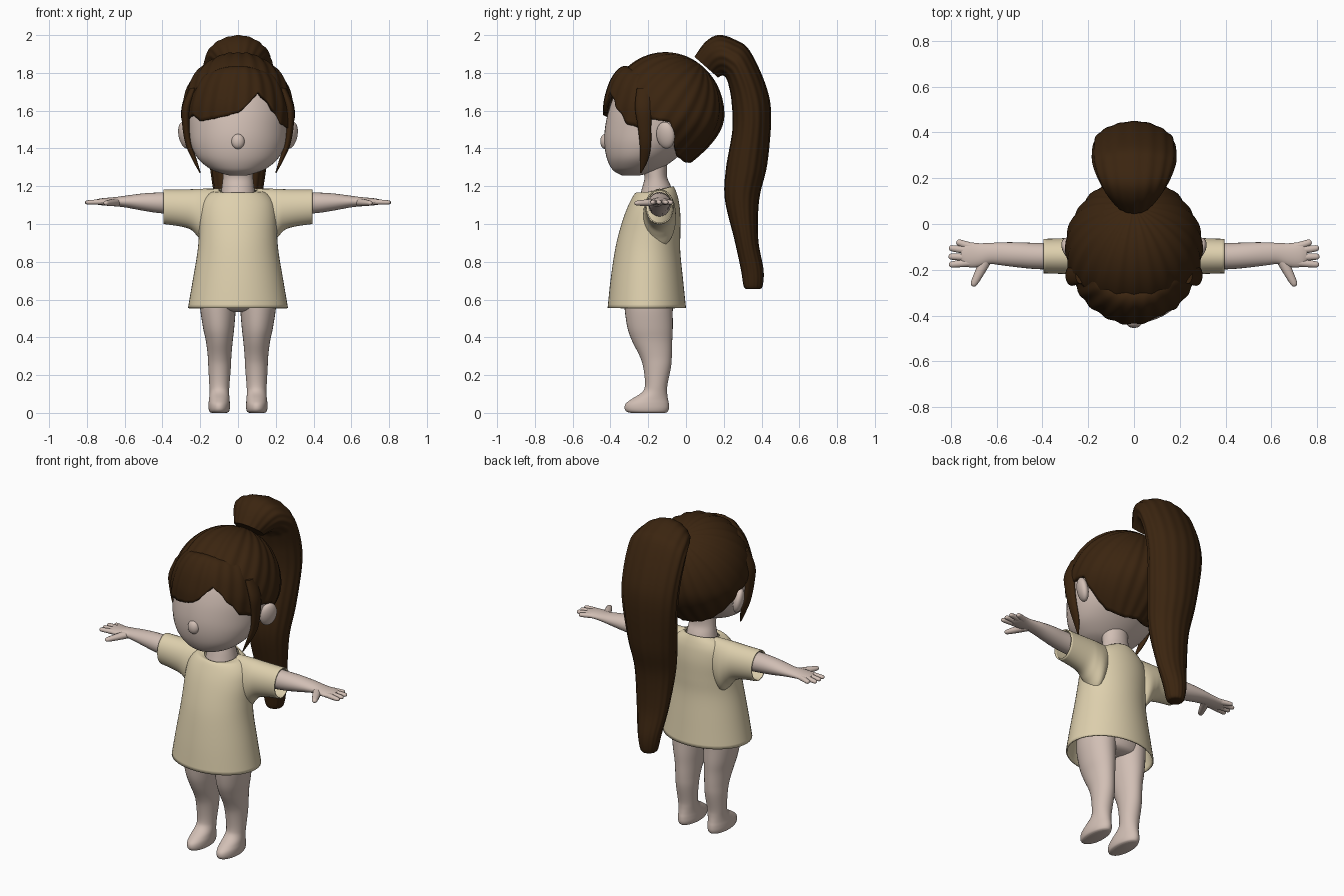
import bpy, math
from mathutils import Vector

if "Cube" in bpy.data.objects:
    bpy.data.objects.remove(bpy.data.objects["Cube"])


def material(name, rgb):
    m = bpy.data.materials.new(name)
    m.diffuse_color = (*rgb, 1)
    m.use_nodes = True
    m.node_tree.nodes["Principled BSDF"].inputs["Base Color"].default_value = m.diffuse_color
    return m


SKIN = material("skin", (0.64, 0.52, 0.46))
CLOTH = material("cream_cloth", (0.73, 0.63, 0.42))
HAIR = material("dark_brown_hair", (0.043, 0.018, 0.005))


def spline(pts, k):
    """Smooth (Catmull-Rom) resampling of a list of equal-length tuples."""
    out = []
    for i in range(len(pts) - 1):
        a, b, c, d = pts[max(i - 1, 0)], pts[i], pts[i + 1], pts[min(i + 2, len(pts) - 1)]
        for j in range(k):
            t = j / k
            out.append(tuple(q + 0.5 * t * (r - p + t * (2 * p - 5 * q + 4 * r - s + t * (3 * (q - r) + s - p)))
                             for p, q, r, s in zip(a, b, c, d)))
    return out + [tuple(pts[-1])]


def lerp_table(tab, x):
    for (x0, v0), (x1, v1) in zip(tab, tab[1:]):
        if x <= x1:
            return v0 + (v1 - v0) * max(0, (x - x0) / (x1 - x0))
    return tab[-1][1]


def skin_grid(name, rows, mat, closed=True, caps=(True, True), thick=0):
    """Mesh from rows of points, turned outward, optionally given thickness."""
    n = len(rows[0])
    verts = [p for r in rows for p in r]
    faces = [(i * n + j, i * n + (j + 1) % n, (i + 1) * n + (j + 1) % n, (i + 1) * n + j)
             for i in range(len(rows) - 1) for j in range(n if closed else n - 1)]
    if caps[0]:
        faces.append(tuple(reversed(range(n))))
    if caps[1]:
        faces.append(tuple(range((len(rows) - 1) * n, len(rows) * n)))
    me = bpy.data.meshes.new(name)
    me.from_pydata(verts, [], faces)
    mid = sum((Vector(v) for v in verts), Vector()) / len(verts)
    if sum(p.normal.dot(p.center - mid) * p.area for p in me.polygons) < 0:
        me.flip_normals()
    for p in me.polygons:
        p.use_smooth = True
    me.set_sharp_from_angle(angle=math.radians(50))
    me.materials.append(mat)
    ob = bpy.data.objects.new(name, me)
    bpy.context.collection.objects.link(ob)
    if thick:
        mod = ob.modifiers.new("thickness", 'SOLIDIFY')
        mod.thickness, mod.offset = thick, -1
    return ob


def loft(name, rings, mat, n=32, k=5, caps=(True, True), thick=0, ripple=0, waves=12):
    """Skin elliptical rings given as (centre, axis A, axis B) flattened to 9 numbers."""
    rows = []
    for r in spline(rings, k):
        c, a, b = Vector(r[:3]), Vector(r[3:6]), Vector(r[6:])
        row = []
        for j in range(n):
            t = 2 * math.pi * j / n
            f = 1 + ripple * (math.cos(waves * t) - 1 + 0.6 * math.sin(5 * t + 1))
            row.append(c + (a * math.cos(t) + b * math.sin(t)) * f)
        rows.append(row)
    return skin_grid(name, rows, mat, True, caps, thick)


def hz(z, x0, x1, y0, y1):
    return ((x0 + x1) / 2, (y0 + y1) / 2, z, (x1 - x0) / 2, 0, 0, 0, (y1 - y0) / 2, 0)


def vx(s, x, y0, y1, z0, z1):
    return (s * x, (y0 + y1) / 2, (z0 + z1) / 2, 0, (y1 - y0) / 2, 0, 0, 0, (z1 - z0) / 2)


def blob(name, loc, radii, tilt=(0, 0, 0)):
    bpy.ops.mesh.primitive_uv_sphere_add(segments=24, ring_count=16, location=loc, rotation=tilt)
    ob = bpy.context.object
    ob.name, ob.scale = name, radii
    ob.data.materials.append(SKIN)
    bpy.ops.object.shade_smooth()


def finger(name, p, q, r0, r1):
    p, q = Vector(p), Vector(q)
    d = (q - p).normalized()
    side = Vector((-d.y, d.x, 0)).normalized()
    up = d.cross(side)
    rings = []
    for t, r in ((0, r0), (0.5, (r0 + r1) / 2), (0.85, r1), (0.96, r1 * 0.7), (1, r1 * 0.2)):
        rings.append((*p.lerp(q, t), *(side * r), *(up * r * 0.85)))
    loft(name, rings, SKIN, n=14, k=3)


# Head, nose, neck, hips
loft("head", [hz(z, -w, w, f, b) for z, w, f, b in (
    (1.258, .05, -.34, -.24), (1.275, .11, -.375, -.17), (1.30, .16, -.398, -.12), (1.35, .215, -.42, -.05),
    (1.42, .25, -.432, .03), (1.5, .265, -.43, .09), (1.6, .27, -.41, .12), (1.7, .25, -.37, .12),
    (1.8, .18, -.29, .06), (1.86, .08, -.2, -.05))], SKIN, n=48)
blob("nose", (0, -.428, 1.437), (.035, .026, .04))
loft("neck", [hz(1.13, -.095, .095, -.25, -.055), hz(1.2, -.085, .085, -.23, -.08),
              hz(1.25, -.08, .08, -.22, -.1), hz(1.32, -.08, .08, -.24, -.1)], SKIN)
loft("hips", [hz(.535, -.1, .1, -.26, -.12), hz(.56, -.18, .18, -.32, -.075),
              hz(.65, -.2, .2, -.335, -.06), hz(.78, -.17, .17, -.32, -.06)], SKIN)

# Shirt body with scooped collar
loft("shirt_body", [hz(z, -w, w, f, b) for z, w, f, b in (
    (.555, .265, -.415, 0), (.7, .24, -.4, -.015), (.85, .215, -.378, -.03), (.95, .207, -.356, -.03),
    (1.05, .205, -.325, -.03), (1.12, .19, -.295, -.038), (1.165, .15, -.267, -.05))]
    + [(0, -.155, 1.18, .1, 0, 0, 0, .09, .02)], CLOTH, n=48, caps=(False, False), thick=.008)

for s, side in ((1, "left"), (-1, "right")):
    # Sleeve and arm
    loft(side + "_sleeve", [vx(s, x, -.14 - h, -.14 + h, z0, z1) for x, z0, z1, h in (
        (.10, .99, 1.187, .06), (.16, .88, 1.187, .085), (.21, .93, 1.186, .085), (.25, .97, 1.184, .081),
        (.31, .988, 1.183, .078), (.395, 1.0, 1.183, .075))], CLOTH, caps=(False, False), thick=.007)
    loft(side + "_arm", [vx(s, *r) for r in (
        (.2, -.2, -.08, 1.04, 1.17), (.4, -.198, -.083, 1.056, 1.167), (.5, -.19, -.08, 1.07, 1.162),
        (.58, -.18, -.08, 1.085, 1.152), (.63, -.175, -.083, 1.092, 1.145), (.68, -.188, -.084, 1.096, 1.14),
        (.73, -.187, -.08, 1.1, 1.135), (.755, -.165, -.1, 1.106, 1.128))], SKIN, n=24)
    # Fingers and thumb
    for i, (y0, x1, y1) in enumerate(((-.1, .775, -.077), (-.118, .808, -.104), (-.145, .81, -.142), (-.168, .808, -.178))):
        finger(f"{side}_finger_{i + 1}", (s * .71, y0, 1.117), (s * x1, y1, 1.114), .018, .0135)
    finger(side + "_thumb", (s * .64, -.145, 1.115), (s * .705, -.272, 1.11), .026, .016)
    # Leg with foot
    loft(side + "_leg", [hz(z, *sorted((s * a, s * b)), f, k) for z, a, b, f, k in (
        (.62, .01, .2, -.33, -.065), (.55, .012, .2, -.325, -.07), (.45, .02, .185, -.31, -.07),
        (.38, .028, .17, -.285, -.073), (.3, .035, .16, -.245, -.075), (.24, .038, .157, -.226, -.08),
        (.15, .045, .152, -.217, -.098), (.11, .047, .15, -.232, -.1), (.075, .045, .153, -.285, -.096),
        (.05, .043, .156, -.318, -.091), (.025, .043, .156, -.325, -.09), (.007, .048, .151, -.315, -.097),
        (0, .06, .14, -.29, -.11))], SKIN)
    # Ear and the long lock in front of it
    blob(side + "_ear", (s * .28, -.108, 1.47), (.03, .052, .072), (0, s * .2, s * -.45))
    loft(side + "_lock", [hz(z, s * x - w, s * x + w, y - d, y + d) for z, x, w, y, d in (
        (1.72, .235, .02, -.22, .04), (1.62, .272, .024, -.225, .045), (1.52, .275, .02, -.22, .036),
        (1.42, .26, .017, -.215, .03), (1.34, .23, .012, -.222, .022), (1.27, .2, .003, -.24, .004))], HAIR, n=20)

# Hair cap: strands radiate from the tie and stop at the hairline
HAIRLINE = [(-.5, 1.73), (-.27, 1.72), (-.2, 1.56), (-.08, 1.54), (-.05, 1.36), (0, 1.325), (.3, 1.325)]
POLE = Vector((0, .2, .27)).normalized()
E1 = Vector((1, 0, 0))
E2 = POLE.cross(E1)


def cap_point(alpha, phi):
    d = POLE * math.cos(alpha) + (E1 * math.cos(phi) + E2 * math.sin(phi)) * math.sin(alpha)
    d *= 1 + .012 * math.sin(alpha) * (math.cos(24 * phi) - .5 + .6 * math.sin(9 * phi))
    p = Vector((.3 * d.x, .31 * d.y, .33 * d.z))
    shrink = 1 - .36 * max(0, -p.z / .27) ** 2
    return Vector((p.x * shrink, p.y * shrink - .11, p.z + 1.58))


columns = []
for j in range(144):
    phi, end = 2 * math.pi * j / 144, .1
    while end < 2.9:
        p = cap_point(end, phi)
        if p.z < lerp_table(HAIRLINE, p.y):
            break
        end += .01
    columns.append([cap_point(.03 + (end - .03) * i / 28, phi) for i in range(29)])
skin_grid("hair_cap", list(zip(*columns)), HAIR, True, (True, False), .025)

# Swept fringe with an off-centre parting
PROFILE = spline([(.40, 1.79), (.55, 1.835), (.72, 1.822), (.88, 1.755), (.98, 1.66), (1.0, 1.58), (.98, 1.48)], 12)
EDGE = [(-.28, 1.54), (-.24, 1.58), (-.2, 1.545), (-.1, 1.565), (0, 1.59), (.05, 1.63), (.11, 1.7),
        (.16, 1.65), (.2, 1.59), (.23, 1.53), (.28, 1.5)]


def fringe_point(u, t):
    i = min(int(u), len(PROFILE) - 2)
    (s0, z0), (s1, z1) = PROFILE[i], PROFILE[i + 1]
    s, z = s0 + (s1 - s0) * (u - i), z0 + (z1 - z0) * (u - i)
    s *= 1 + .012 * (math.cos(22 * t + u * .06) + .5 * math.sin(9 * t - u * .05) - .6)
    return Vector((.282 * s * math.sin(t), -.15 - .29 * s * math.cos(t), z - .06 * math.sin(t) ** 2 * (1 - u / 80)))


columns = []
for j in range(97):
    t = math.radians(-80 + 160 * j / 96)
    end = 20.0
    while end < len(PROFILE) - 1:
        p = fringe_point(end, t)
        if p.z < lerp_table(EDGE, p.x):
            break
        end += .2
    columns.append([fringe_point(end * i / 26, t) for i in range(27)])
skin_grid("fringe", list(zip(*columns)), HAIR, False, (False, False), .022)

# Ponytail: inner edge (y, z), outer edge (y, z), half width
TAIL = [(.17, 1.775, .045, 1.885, .09), (.19, 1.785, .105, 1.965, .13), (.205, 1.78, .175, 2.0, .155),
        (.215, 1.765, .26, 1.975, .175), (.225, 1.735, .335, 1.92, .185), (.24, 1.65, .42, 1.74, .183),
        (.245, 1.5, .45, 1.58, .175), (.21, 1.29, .43, 1.32, .15), (.205, 1.13, .387, 1.13, .125),
        (.255, .92, .382, .92, .1), (.29, .76, .41, .76, .07), (.305, .67, .405, .67, .05), (.325, .655, .385, .655, .03)]
loft("ponytail", [(0, (a + c) / 2, (b + d) / 2, 0, (c - a) / 2, (d - b) / 2, w, 0, 0) for a, b, c, d, w in TAIL],
     HAIR, n=96, k=6, ripple=.015, waves=16)
